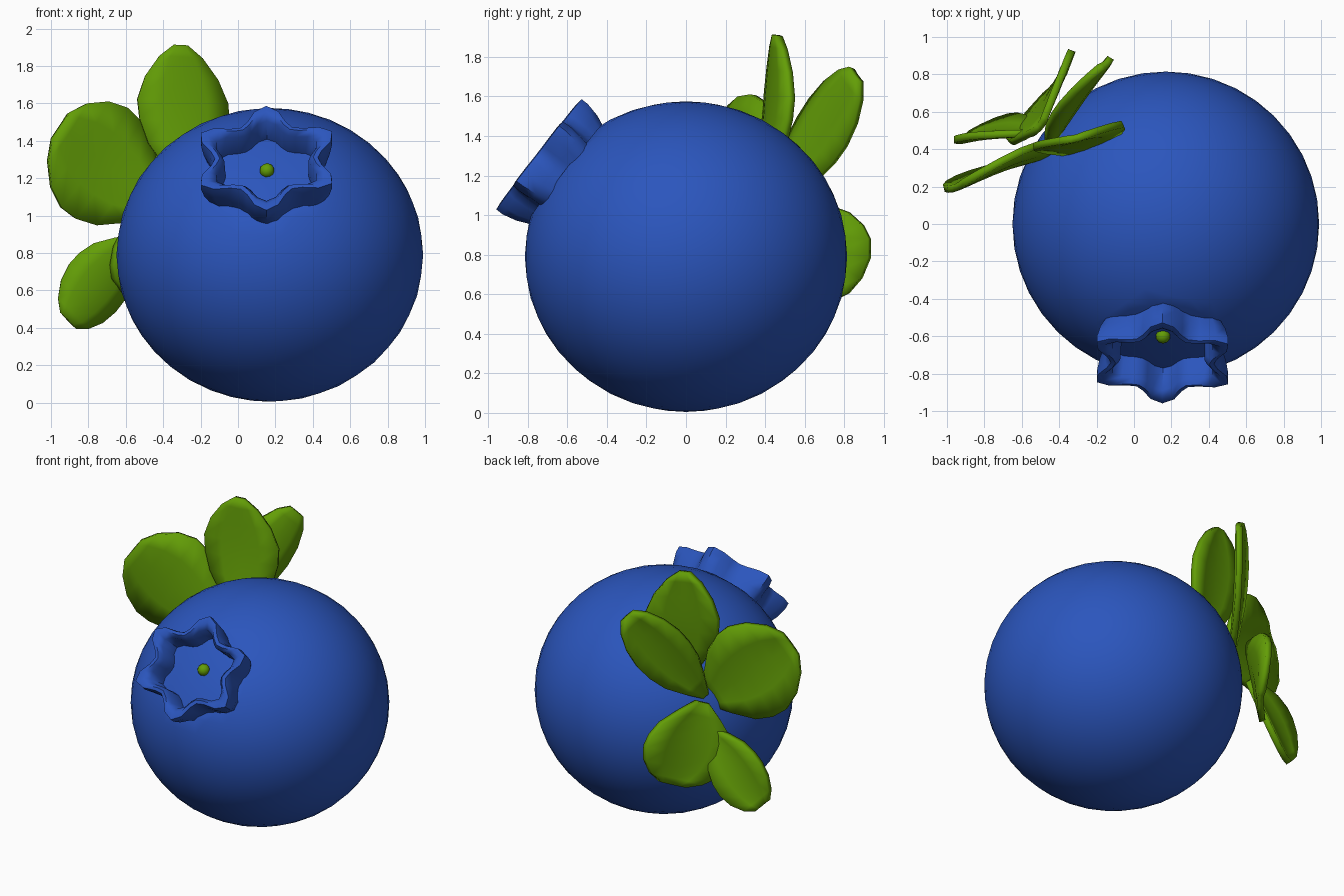
import bpy, bmesh, math
from mathutils import Vector

if "Cube" in bpy.data.objects:
    bpy.data.objects.remove(bpy.data.objects["Cube"])


def material(name, rgb):
    m = bpy.data.materials.new(name)
    m.diffuse_color = (*rgb, 1)
    m.use_nodes = True
    m.node_tree.nodes["Principled BSDF"].inputs["Base Color"].default_value = m.diffuse_color
    return m


blue = material("berry blue", (0.024, 0.092, 0.51))
green = material("leaf green", (0.125, 0.34, 0.002))

CENTRE = Vector((0.17, 0, 0.79))
AXIS = Vector((-0.02, -0.79, 0.61)).normalized()   # direction of the crown
RIGHT = Vector((1, 0, 0))
RIGHT = (RIGHT - AXIS * RIGHT.dot(AXIS)).normalized()
UP = AXIS.cross(RIGHT)
if UP.z < 0:
    UP = -UP


def finish(bm, name, mat, angle=40):
    bmesh.ops.recalc_face_normals(bm, faces=bm.faces)
    me = bpy.data.meshes.new(name)
    bm.to_mesh(me)
    bm.free()
    me.materials.append(mat)
    ob = bpy.data.objects.new(name, me)
    bpy.context.collection.objects.link(ob)
    bpy.ops.object.select_all(action='DESELECT')
    ob.select_set(True)
    bpy.context.view_layer.objects.active = ob
    bpy.ops.object.shade_smooth_by_angle(angle=math.radians(angle))
    return ob


# Berry body: slightly squashed ball with a flat floor inside the crown
bm = bmesh.new()
bmesh.ops.create_icosphere(bm, subdivisions=4, radius=1)
for v in bm.verts:
    v.co = CENTRE + Vector((v.co.x * 0.82, v.co.y * 0.815, v.co.z * 0.785))
cut = bmesh.ops.bisect_plane(bm, geom=bm.verts[:] + bm.edges[:] + bm.faces[:],
                             plane_co=CENTRE + AXIS * 0.745, plane_no=AXIS, clear_outer=True)
rim = [e for e in cut["geom_cut"] if isinstance(e, bmesh.types.BMEdge)]
bmesh.ops.edgeloop_fill(bm, edges=rim)
finish(bm, "berry", blue, 30)

# Crown: six-pointed ring; profile is (radius at valley, radius at point, height)
profile = [(0.285, 0.34, 0.70), (0.29, 0.385, 0.79), (0.29, 0.405, 0.865), (0.275, 0.405, 0.905),
           (0.25, 0.36, 0.91), (0.225, 0.31, 0.88), (0.22, 0.285, 0.72)]
N = 36
bm = bmesh.new()
loops = []
for i in range(N):
    a = math.pi / 2 + 2 * math.pi * i / N
    k = (0.5 + 0.5 * math.cos(6 * i * 2 * math.pi / N)) ** 1.2
    loops.append([bm.verts.new(CENTRE - UP * 0.045 + AXIS * h
                               + (RIGHT * math.cos(a) + UP * math.sin(a) * 0.87)
                               * (lo + (hi - lo) * k)) for lo, hi, h in profile])
M = len(profile)
for i in range(N):
    p, q = loops[i], loops[(i + 1) % N]
    for j in range(M):
        bm.faces.new((p[j], q[j], q[(j + 1) % M], p[(j + 1) % M]))
finish(bm, "crown", blue, 50)

# Small dried bud in the middle of the crown
bm = bmesh.new()
bmesh.ops.create_icosphere(bm, subdivisions=2, radius=0.04)
bmesh.ops.translate(bm, verts=bm.verts, vec=CENTRE + AXIS * 0.75 - UP * 0.01)
finish(bm, "bud", green)


# Leaves: cupped blades with a blunt or pointed tip
def leaf(name, base, tip, side, blunt=0.0, cup=0.04, bow=0.03):
    base, tip, side = Vector(base), Vector(tip), Vector(side)
    normal = (tip - base).cross(side).normalized()
    if normal.dot((base + tip) / 2 - CENTRE) < 0:
        normal = -normal
    outline = [(0, 0.15), (0.15, 0.5), (0.32, 0.84), (0.48, 0.98), (0.62, 1.0),
               (0.78, 0.8 + 0.15 * blunt), (0.92, 0.47 + 0.27 * blunt), (1, 0.14 + 0.3 * blunt)]
    bm = bmesh.new()
    rows = []
    for t, w in outline:
        mid = base.lerp(tip, t) + normal * bow * math.sin(math.pi * t)
        rows.append([bm.verts.new(mid + side * (u * w / 2) + normal * cup * w * (u * u - 0.4))
                     for u in (-1, -0.5, 0, 0.5, 1)])
    for r, s in zip(rows, rows[1:]):
        for j in range(4):
            bm.faces.new((r[j], r[j + 1], s[j + 1], s[j]))
    ob = finish(bm, name, green, 45)
    mod = ob.modifiers.new("thickness", 'SOLIDIFY')
    mod.thickness = 0.04
    mod.offset = 0


leaf("leaf_top", (-0.25, 0.38, 1.13), (-0.31, 0.46, 1.91), (0.48, 0.12, -0.03), 0.0, 0.03)
leaf("leaf_back", (-0.45, 0.43, 1.08), (-0.15, 0.86, 1.71), (-0.20, -0.17, 0.24), 0.5, 0.03, 0.02)
leaf("leaf_left", (-0.43, 0.38, 1.03), (-0.95, 0.20, 1.48), (0.35, 0.15, 0.53), 0.4)
leaf("leaf_low", (-0.50, 0.53, 1.08), (-0.42, 0.75, 0.57), (0.33, 0.46, 0.22), 0.5, 0.05)
leaf("leaf_bottom", (-0.54, 0.49, 0.88), (-0.91, 0.46, 0.44), (-0.24, -0.11, 0.25), 0.6)
